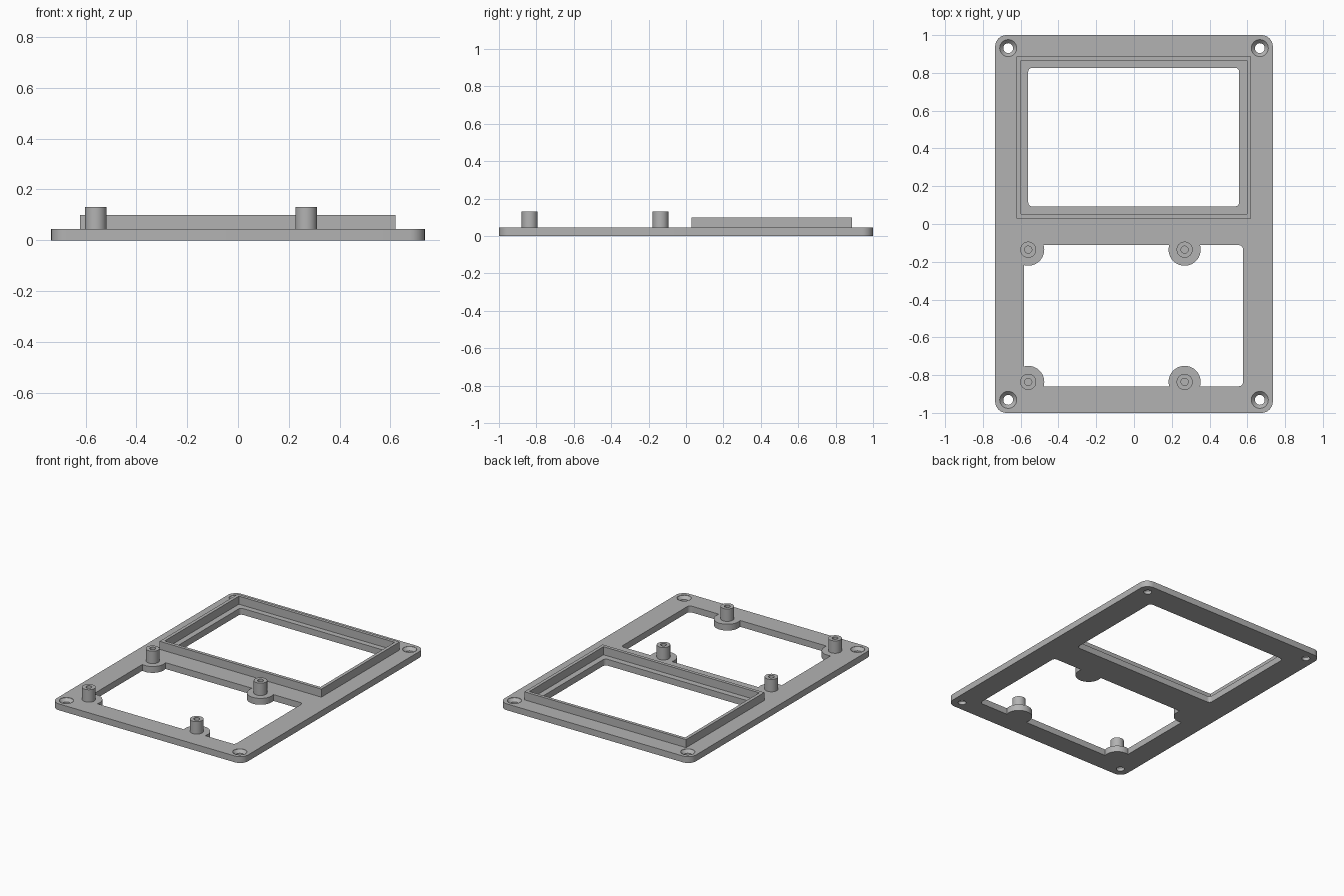
import bpy, bmesh, math

cube = bpy.data.objects.get("Cube")
if cube:
    bpy.data.objects.remove(cube)

PLATE = 0.044   # plate thickness
FRAME = 0.10    # top of the display frame
POST = 0.13     # top of the mounting posts

grey = bpy.data.materials.new("plain grey")
grey.use_nodes = True
colour = (0.45, 0.45, 0.45, 1)
grey.diffuse_color = colour
grey.node_tree.nodes["Principled BSDF"].inputs["Base Color"].default_value = colour


def finish(name, bm):
    bmesh.ops.recalc_face_normals(bm, faces=bm.faces)
    mesh = bpy.data.meshes.new(name)
    bm.to_mesh(mesh)
    bm.free()
    obj = bpy.data.objects.new(name, mesh)
    bpy.context.collection.objects.link(obj)
    mesh.materials.append(grey)
    return obj


def slab(name, x0, x1, y0, y1, z0, z1, radius=0):
    """Box with optionally rounded vertical corners."""
    bm = bmesh.new()
    bmesh.ops.create_cube(bm, size=1)
    for v in bm.verts:
        v.co.x = x1 if v.co.x > 0 else x0
        v.co.y = y1 if v.co.y > 0 else y0
        v.co.z = z1 if v.co.z > 0 else z0
    if radius:
        upright = [e for e in bm.edges
                   if abs(e.verts[0].co.z - e.verts[1].co.z) > 1e-5]
        bmesh.ops.bevel(bm, geom=upright, offset=radius, segments=8,
                        profile=0.5, affect='EDGES')
    return finish(name, bm)


def turned(name, x, y, profile, sides=40):
    """Closed solid of revolution from (radius, z) points, bottom to top."""
    bm = bmesh.new()
    rings = []
    for r, z in profile:
        angles = [2 * math.pi * i / sides for i in range(sides)]
        rings.append([bm.verts.new((x + r * math.cos(a), y + r * math.sin(a), z))
                      for a in angles])
    for low, high in zip(rings, rings[1:]):
        for i in range(sides):
            j = (i + 1) % sides
            bm.faces.new((low[i], low[j], high[j], high[i]))
    bm.faces.new(rings[0])
    bm.faces.new(rings[-1])
    return finish(name, bm)


def combine(target, tool, operation):
    """Apply a boolean and remove the tool."""
    mod = target.modifiers.new("boolean", 'BOOLEAN')
    mod.operation = operation
    mod.solver = 'EXACT'
    mod.object = tool
    bpy.context.view_layer.objects.active = target
    bpy.ops.object.modifier_apply(modifier=mod.name)
    bpy.data.objects.remove(tool)


def smooth(obj):
    bpy.ops.object.select_all(action='DESELECT')
    obj.select_set(True)
    bpy.context.view_layer.objects.active = obj
    bpy.ops.object.shade_smooth_by_angle(angle=math.radians(30))


# Base plate with the display window and the board opening
plate = slab("base_plate", -0.735, 0.735, -1, 1, 0, PLATE, 0.06)
combine(plate, slab("window_cutter", -0.56, 0.557, 0.093, 0.827, -0.1, 0.2, 0.022),
        'DIFFERENCE')
combine(plate, slab("board_cutter", -0.582, 0.577, -0.859, -0.112, -0.1, 0.2, 0.022),
        'DIFFERENCE')

# Round pads that carry the posts, merged into the plate
post_spots = [(x, y) for x in (-0.56, 0.268) for y in (-0.836, -0.136)]
for x, y in post_spots:
    combine(plate, turned("pad", x, y, [(0.085, 0), (0.085, PLATE)]), 'UNION')

# Countersunk screw holes in the corners
for x in (-0.666, 0.666):
    for y in (-0.931, 0.931):
        hole = [(0.026, -0.05), (0.026, 0.022), (0.045, PLATE - 0.002), (0.045, 0.1)]
        combine(plate, turned("screw_cutter", x, y, hole), 'DIFFERENCE')
smooth(plate)

# Raised frame around the display window
frame = slab("display_frame", -0.622, 0.62, 0.029, 0.887, PLATE, FRAME)
combine(frame, slab("frame_cutter", -0.599, 0.597, 0.052, 0.865, -0.1, 0.2),
        'DIFFERENCE')

# Mounting posts with blind screw holes
for number, (x, y) in enumerate(post_spots, 1):
    post = turned(f"mounting_post_{number}", x, y,
                  [(0.0425, PLATE), (0.0425, POST), (0.019, POST), (0.019, PLATE + 0.004)])
    smooth(post)
